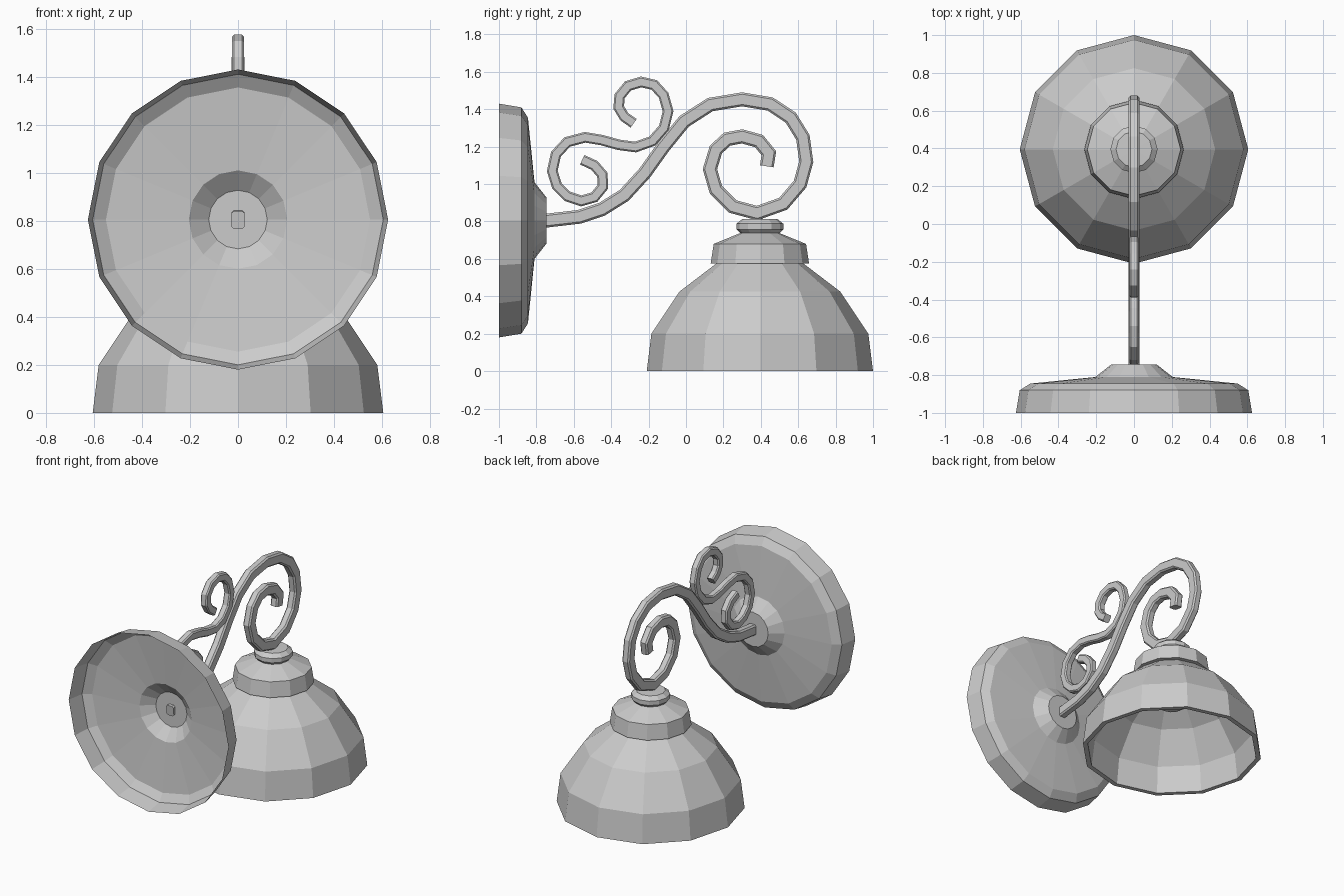
import bpy, bmesh, math
from mathutils import Vector, Matrix

if "Cube" in bpy.data.objects:
    bpy.data.objects.remove(bpy.data.objects["Cube"])


def finish(name, bm):
    bmesh.ops.remove_doubles(bm, verts=bm.verts, dist=1e-5)
    bmesh.ops.recalc_face_normals(bm, faces=bm.faces)
    mesh = bpy.data.meshes.new(name)
    bm.to_mesh(mesh)
    bm.free()
    ob = bpy.data.objects.new(name, mesh)
    bpy.context.collection.objects.link(ob)
    return ob


def lathe(name, profile, sides, matrix):
    """Revolve (radius, height) points about local z, then place with matrix."""
    bm = bmesh.new()
    rings = []
    for r, h in profile:
        rings.append([bm.verts.new(matrix @ Vector((r * math.cos(2 * math.pi * i / sides),
                                                    r * math.sin(2 * math.pi * i / sides), h)))
                      for i in range(sides)])
    for a, b in zip(rings, rings[1:]):
        for i in range(sides):
            j = (i + 1) % sides
            bm.faces.new((a[i], a[j], b[j], b[i]))
    return finish(name, bm)


def scroll(name, path, half_w, half_t, c):
    """Sweep a chamfered bar along a (y, z) path in the x = 0 plane."""
    section = [(half_w, half_t - c), (half_w - c, half_t), (c - half_w, half_t), (-half_w, half_t - c),
               (-half_w, c - half_t), (c - half_w, -half_t), (half_w - c, -half_t), (half_w, c - half_t)]
    pts = [Vector(p) for p in path]
    bm = bmesh.new()
    rings = []
    for i, p in enumerate(pts):
        d0 = (p - pts[i - 1]).normalized() if i else (pts[1] - p).normalized()
        d1 = (pts[i + 1] - p).normalized() if i < len(pts) - 1 else d0
        t = (d0 + d1).normalized()
        n = Vector((-t.y, t.x)) / t.dot(d0)
        rings.append([bm.verts.new((x, p.x + n.x * s, p.y + n.y * s)) for x, s in section])
    for a, b in zip(rings, rings[1:]):
        for i in range(8):
            j = (i + 1) % 8
            bm.faces.new((a[i], a[j], b[j], b[i]))
    bm.faces.new(rings[0])
    bm.faces.new(rings[-1])
    return finish(name, bm)


# Wall plate: open-backed dish facing +y
plate_axis = Matrix.Translation((0, 0, 0.805)) @ Matrix.Rotation(-math.pi / 2, 4, 'X')
lathe("wall_plate", [(0.625, -1), (0.605, -0.88), (0.55, -0.845), (0.205, -0.81),
                     (0.122, -0.745), (0, -0.745)], 16, plate_axis)

# Lamp shade with inner wall, collar, neck knob and bulb socket
lamp_axis = Matrix.Translation((0, 0.395, 0))
lathe("shade", [(0, 0.60), (0.22, 0.585), (0.43, 0.425), (0.58, 0.2), (0.605, 0),
                (0.572, 0), (0.55, 0.19), (0.41, 0.40), (0.2, 0.55), (0, 0.56)], 12, lamp_axis)
lathe("collar", [(0, 0.575), (0.263, 0.575), (0.247, 0.68), (0.105, 0.738), (0, 0.738)], 12, lamp_axis)
lathe("neck_knob", [(0, 0.73), (0.1, 0.733), (0.125, 0.758), (0.125, 0.788),
                    (0.095, 0.812), (0, 0.815)], 12, lamp_axis)
lathe("bulb_socket", [(0, 0.57), (0.1, 0.57), (0.1, 0.36), (0.07, 0.34), (0, 0.34)], 12, lamp_axis)

# Main arm curling down to the lamp
scroll("main_arm", [(-0.76, 0.803), (-0.57, 0.825), (-0.45, 0.865), (-0.33, 0.94), (-0.22, 1.06),
                    (-0.12, 1.2), (-0.01, 1.335), (0.13, 1.425), (0.30, 1.453), (0.45, 1.428),
                    (0.56, 1.355), (0.625, 1.25), (0.643, 1.12), (0.61, 1.0), (0.52, 0.895),
                    (0.38, 0.845), (0.25, 0.88), (0.16, 0.97), (0.128, 1.08), (0.16, 1.185),
                    (0.22, 1.24), (0.30, 1.255), (0.39, 1.23), (0.443, 1.165), (0.432, 1.095)],
       0.028, 0.037, 0.01)

# Decorative S scroll above the arm
scroll("upper_scroll", [(-0.555, 1.13), (-0.49, 1.10), (-0.447, 1.05), (-0.445, 0.985), (-0.49, 0.93),
                        (-0.56, 0.91), (-0.635, 0.935), (-0.69, 0.99), (-0.715, 1.07), (-0.695, 1.16),
                        (-0.635, 1.225), (-0.54, 1.25), (-0.45, 1.235), (-0.36, 1.21), (-0.27, 1.198),
                        (-0.18, 1.23), (-0.118, 1.3), (-0.096, 1.39), (-0.12, 1.475), (-0.17, 1.53),
                        (-0.24, 1.546), (-0.31, 1.525), (-0.355, 1.47), (-0.36, 1.41), (-0.33, 1.36),
                        (-0.28, 1.325)],
       0.025, 0.028, 0.008)
